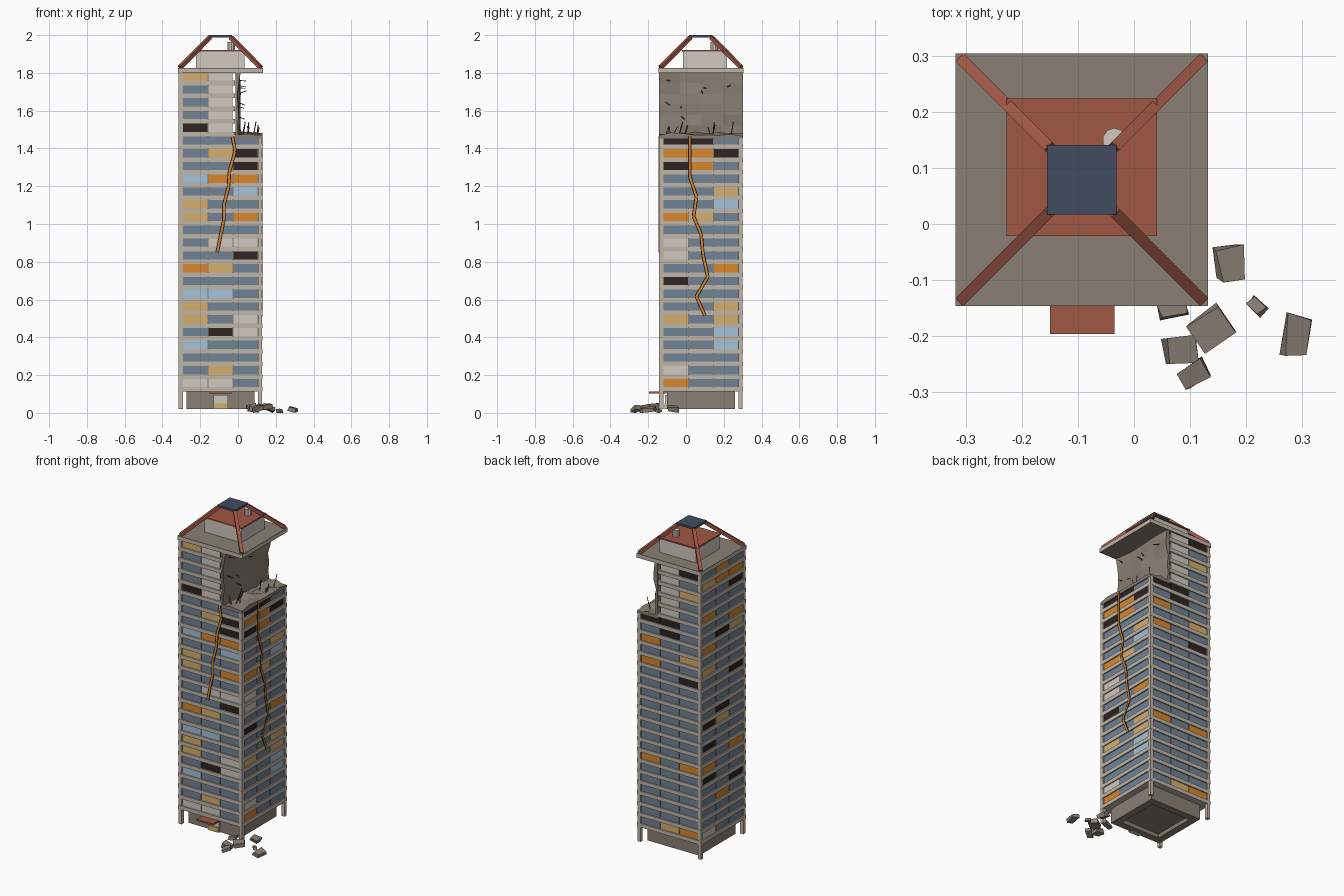
import bpy, bmesh, math, random
from mathutils import Vector, Matrix

if "Cube" in bpy.data.objects:
    bpy.data.objects.remove(bpy.data.objects["Cube"])

random.seed(4)


def mat(name, r, g, b):
    lin = [((c / 255 + 0.055) / 1.055) ** 2.4 for c in (r, g, b)]
    m = bpy.data.materials.new(name)
    m.diffuse_color = (*lin, 1)
    m.use_nodes = True
    m.node_tree.nodes["Principled BSDF"].inputs["Base Color"].default_value = m.diffuse_color
    return m


PALE = mat("pale_panel", 208, 200, 192)
STONE = mat("concrete", 192, 182, 168)
TAUPE = mat("dark_concrete", 138, 128, 117)
SLATE = mat("slate_glass", 113, 131, 149)
SKY = mat("light_blue_glass", 164, 194, 218)
TAN = mat("tan_glass", 213, 174, 108)
ORANGE = mat("glowing_orange", 218, 134, 42)
BLACK = mat("burnt_black", 46, 35, 34)
RED = mat("brick_red", 161, 87, 68)
NAVY = mat("navy", 66, 77, 98)


class Part:
    """Collects simple solids into one named, single-colour object."""
    def __init__(self, name, material):
        self.name, self.material, self.bm = name, material, bmesh.new()

    def box(self, a, b):
        a, b = Vector(a), Vector(b)
        return self.solid((a + b) / 2, b - a, Matrix.Identity(3))

    def solid(self, centre, size, rot):
        m = Matrix.Translation(centre) @ rot.to_4x4() @ Matrix.Diagonal((*size, 1))
        return bmesh.ops.create_cube(self.bm, size=1, matrix=m)["verts"]

    def beam(self, p, q, w, d=None, up=(0, 0, 1)):
        p, q = Vector(p), Vector(q)
        z = (q - p).normalized()
        x = Vector(up).cross(z)
        x = x.normalized() if x.length > 1e-4 else Vector((1, 0, 0))
        rot = Matrix((x, z.cross(x), z)).transposed()
        self.solid((p + q) / 2, (w, d or w, (q - p).length), rot)

    def done(self):
        me = bpy.data.meshes.new(self.name)
        self.bm.to_mesh(me)
        self.bm.free()
        me.materials.append(self.material)
        ob = bpy.data.objects.new(self.name, me)
        bpy.context.collection.objects.link(ob)
        return ob


CX, CY, H = -0.093, 0.079, 0.222       # tower centre and half width
X0, X1, Y0, Y1 = CX - H, CX + H, CY - H, CY + H
Z0, PITCH, BAND, INSET = 0.112, 0.0676, 0.024, 0.007
CUT, CORE_CUT, BREAK = -0.015, -0.036, Z0 + 20 * PITCH

# Ground-floor podium (recessed underneath) and inner core
p = Part("podium", TAUPE)
p.box((CX - .18, CY - .18, .045), (CX + .18, CY + .18, Z0 + .01))
for s in (-1, 1):
    p.box((CX + s * .18, CY - .18, .02), (CX + s * .135, CY + .18, .046))
    p.box((CX - .135, CY + s * .18, .02), (CX + .135, CY + s * .135, .046))
bmesh.ops.recalc_face_normals(p.bm, faces=p.bm.faces)
p.done()
k = INSET + .004
p = Part("tower_core", TAUPE)
p.box((X0 + k, Y0 + k, Z0 + .002), (X1 - k, Y1 - k, BREAK))
p.box((X0 + k, Y0 + k, BREAK), (CORE_CUT, Y1 - k, Z0 + 25 * PITCH))
p.done()

# Floor bands and corner pillars
p = Part("floor_bands", STONE)
for i in range(25):
    z = Z0 + i * PITCH
    p.box((X0, Y0, z), (X1 if i < 20 else CUT, Y1, z + BAND))
p.done()
p = Part("corner_pillars", STONE)
for x, top in ((X0, Z0 + 25 * PITCH), (X1 - .024, BREAK)):
    for y in (Y0, Y1 - .024):
        p.box((x + .001, y + .001, .02), (x + .023, y + .023, top))
p.done()

# Window panels, one three-letter code per floor from the bottom up
KEY = dict(s=SLATE, p=PALE, t=TAN, o=ORANGE, k=BLACK, b=SKY)
FRONT = ("pps sts sss bss skp tsp tss bbs sss ots ssk spp sss tso tss ssb boo ssk stk sss "
         "kp- sp- sp- sp- tp-").split()
RIGHT = ("oss pss sss ssb ssb tst sst sss kss sso pss pss sss ots ssb sst sss kos ook kks").split()
LEFT = ("pss sss sss sos ssk kss oss sso kss sss kts sks sss sss ssk tss sss oss skt sso "
        "oss sss ssk too sos").split()
BACK = ("sto sss sss sss sss sss oso sss sss sss sss sss sss sss ssk oss sst oss sks kks "
        "-ps -ps -pt -ps -pk").split()             # ordered from +x to -x
panels = {c: Part("windows_" + m.name, m) for c, m in KEY.items()}
SPAN = (2 * H - .046) / 3
for angle, codes in ((0, FRONT), (90, RIGHT), (180, BACK), (270, LEFT)):
    turn = Matrix.Translation((CX, CY, 0)) @ Matrix.Rotation(math.radians(angle), 4, 'Z')
    for i, code in enumerate(codes):
        z = Z0 + i * PITCH + BAND
        for j, c in enumerate(code):
            if c == "-":
                continue
            a = -H + .023 + j * SPAN + .002
            vs = panels[c].box((a, -H + INSET, z), (a + SPAN - .004, -H + INSET + .006, z + PITCH - BAND))
            bmesh.ops.transform(panels[c].bm, matrix=turn, verts=vs)
for p in panels.values():
    p.done()

# Entrance
p = Part("entrance_door", PALE)
p.box((-.13, CY - .19, .02), (-.053, CY - .17, .095))
p.done()
p = Part("door_glow", TAN)
p.box((-.125, CY - .194, .02), (-.058, CY - .189, .05))
p.done()
p = Part("entrance_canopy", RED)
p.box((-.15, -.196, .102), (-.035, Y0 + .04, .112))
p.done()


# Torn concrete: a box whose outer side is a rough grid
def torn(name, origin, u, v, n, nu, nv, depth, rough):
    bm = bmesh.new()
    o, u, v, n = map(Vector, (origin, u, v, n))
    g = [[bm.verts.new(o + u * i / nu + v * j / nv + n * (depth + random.uniform(0, rough)))
          for j in range(nv + 1)] for i in range(nu + 1)]
    for i in range(nu):
        for j in range(nv):
            bm.faces.new((g[i][j], g[i + 1][j], g[i + 1][j + 1], g[i][j + 1]))
    # Skirt pulled back to the flat base plane
    edges = [e for e in bm.edges if e.is_boundary]
    new = bmesh.ops.extrude_edge_only(bm, edges=edges)["geom"]
    for w in (w for w in new if isinstance(w, bmesh.types.BMVert)):
        w.co -= n * (w.co - o).dot(n)
    bmesh.ops.holes_fill(bm, edges=[e for e in bm.edges if e.is_boundary])
    bmesh.ops.recalc_face_normals(bm, faces=bm.faces)
    p = Part(name, TAUPE)
    p.bm.free()
    p.bm = bm
    p.done()


torn("torn_wall", (-.012, Y0, BREAK), (0, 2 * H, 0), (0, 0, 25 * PITCH + Z0 - BREAK), (1, 0, 0), 4, 6, .008, .02)
torn("torn_floor", (CUT, Y0, BREAK - .012), (X1 - CUT, 0, 0), (0, 2 * H, 0), (0, 0, 1), 4, 7, .012, .026)

# Bent reinforcing bars
R = random.uniform
for name, m, floor, wall in (("rusty_rebar", RED, 7, 6), ("burnt_rebar", BLACK, 3, 1)):
    p = Part(name, m)
    for i in range(floor):
        a = Vector((R(.02, X1 - .02), R(Y0 + .02, Y1 - .02), BREAK + .005))
        p.beam(a, a + Vector((R(-.025, .015), R(-.025, .025), R(.035, .075))), .004)
    for i in range(wall):
        a = Vector((0, R(Y0 + .02, Y1 - .02), R(BREAK + .05, 1.78)))
        p.beam(a, a + Vector((R(.03, .05), R(-.02, .02), R(-.02, .02))), .004)
    p.done()

# Glowing cracks running down the front and right sides
FRONT_CRACK = ((-.03, 1.465), (-.015, 1.385), (-.045, 1.28), (-.05, 1.2), (-.075, 1.1),
               (-.075, 1.02), (-.09, .95), (-.11, .85))
RIGHT_CRACK = ((.02, 1.465), (.02, 1.25), (.055, 1.145), (.04, 1.04), (.08, .945),
               (.09, .84), (.115, .72), (.055, .617), (.1, .515))
for name, m, w, d in (("crack_edges", BLACK, .019, .002), ("crack_glow", ORANGE, .010, .004)):
    p = Part(name, m)
    for (a, b), (c, e) in zip(FRONT_CRACK, FRONT_CRACK[1:]):
        p.beam((a, Y0, b), (c, Y0, e), d, w, (1, 0, 0))
    for (a, b), (c, e) in zip(RIGHT_CRACK, RIGHT_CRACK[1:]):
        p.beam((X1, a, b), (X1, c, e), d, w, (0, 1, 0))
    p.done()

# Roof slab, penthouse, chimney
ZR, S = Z0 + 25 * PITCH, .225
p = Part("roof_slab", STONE)
p.box((CX - S, CY - S, ZR), (CX + S, CY + S, ZR + .022))
p.done()
p = Part("roof_covering", TAUPE)
p.box((CX - S, CY - S, ZR + .022), (CX + S, CY + S, ZR + .024))
p.box((CX - S, CY - S, ZR - .002), (CX + S, CY + S, ZR))
p.done()
p = Part("penthouse", PALE)
p.box((-.222, -.016, ZR + .02), (.034, .216, 1.917))
p.done()
p = Part("penthouse_roof", RED)
p.box((-.227, -.021, 1.914), (.041, .224, 1.922))
p.done()
p = Part("chimney", PALE)
bmesh.ops.create_cone(p.bm, cap_ends=True, segments=10, radius1=.021, radius2=.021, depth=.045,
                      matrix=Matrix.Translation((-.035, .15, 1.94)))
p.done()

# Open hip frame carrying the navy cap
p = Part("hip_beams", RED)
for sx in (-1, 1):
    for sy in (-1, 1):
        p.beam((CX + sx * .214, CY + sy * .214, ZR + .026), (CX + sx * .056, CY + sy * .056, 1.988), .02)
p.done()
p = Part("roof_cap", NAVY)
p.box((CX - .062, CY - .062, 1.987), (CX + .062, CY + .062, 2.0))
p.done()

# Fallen rubble: x, y, width, length, height, turn, lift
RUBBLE = ((.172, -.07, .045, .055, .022, 8, 0), (.22, -.147, .02, .028, .015, 40, 0),
          (.29, -.199, .045, .07, .022, -8, 0), (.14, -.187, .06, .06, .028, 35, .012),
          (.083, -.222, .055, .048, .025, 5, 0), (.106, -.27, .055, .035, .022, 30, 0),
          (.07, -.152, .05, .03, .022, 8, .02))
p = Part("rubble", TAUPE)
for x, y, w, l, h, turn, lift in RUBBLE:
    rot = Matrix.Rotation(math.radians(turn), 3, 'Z') @ Matrix.Rotation(random.uniform(-.35, .35), 3, 'Y')
    vs = p.solid((x, y, 0), (w, l, h), rot)
    for v in vs:
        v.co += Vector([random.uniform(-.005, .005) for _ in range(3)])
    low = min(v.co.z for v in vs)
    for v in vs:
        v.co.z += lift - low
p.done()
